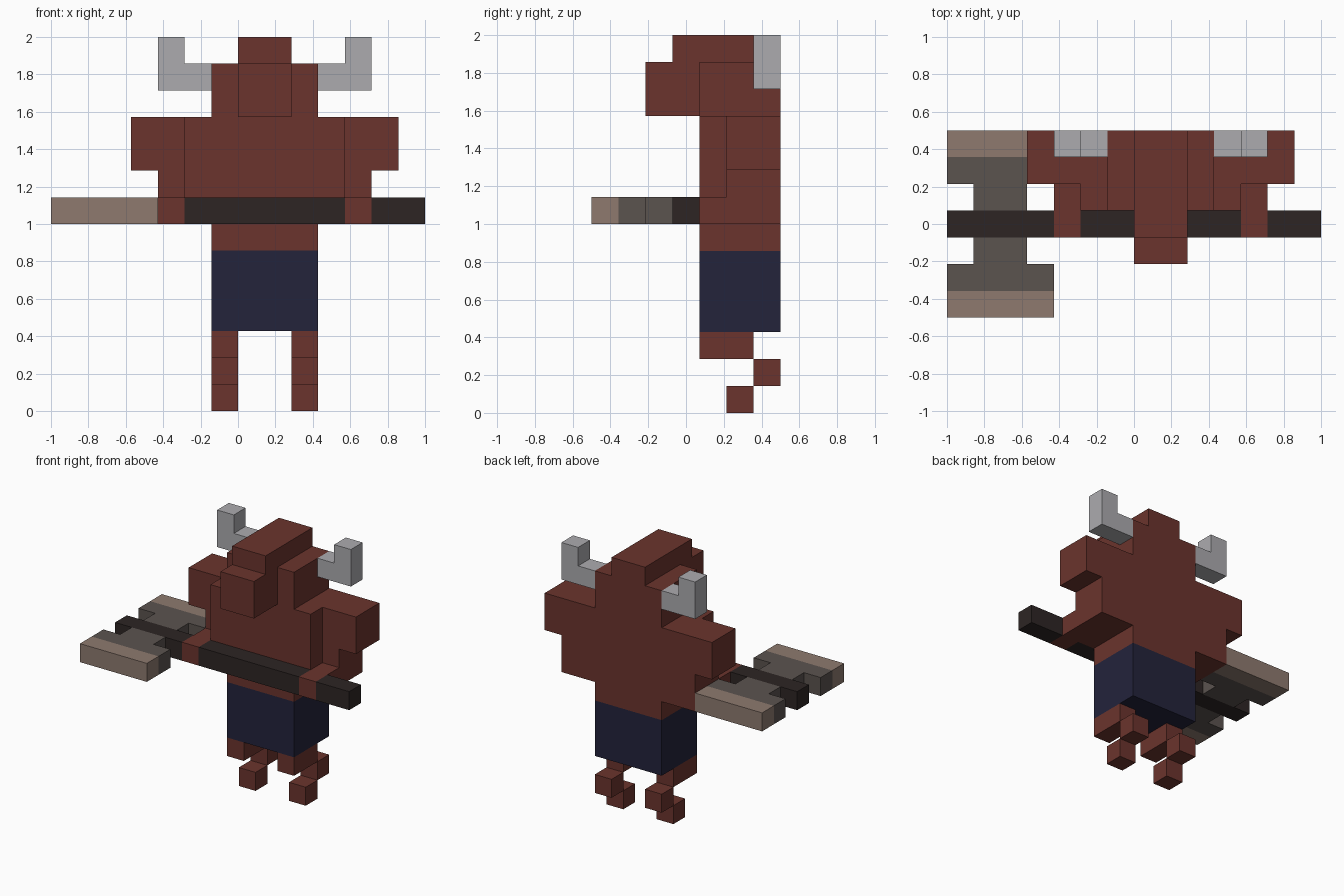
import bpy, bmesh
from mathutils import Vector

cube = bpy.data.objects.get("Cube")
if cube:
    bpy.data.objects.remove(cube, do_unlink=True)

U = 2 / 14                          # size of one block
ORIGIN = Vector((-1.0, -0.5, 0.0))  # corner of the block grid
MIRROR = 16                         # body is symmetric about block x = 8


def make_material(name, rgb):
    lin = [((c / 255 + 0.055) / 1.055) ** 2.4 for c in rgb] + [1.0]
    mat = bpy.data.materials.new(name)
    mat.use_nodes = True
    mat.diffuse_color = lin
    bsdf = mat.node_tree.nodes["Principled BSDF"]
    bsdf.inputs["Base Color"].default_value = lin
    bsdf.inputs["Roughness"].default_value = 0.9
    return mat


HIDE = make_material("red brown hide", (107, 52, 45))
NAVY = make_material("navy cloth", (35, 35, 59))
HORN = make_material("pale grey horn", (172, 171, 175))
WOOD = make_material("dark wood", (45, 37, 36))
IRON = make_material("dark iron", (91, 83, 79))
EDGE = make_material("tan blade edge", (142, 122, 111))

# The six block sides: outward direction and corner offsets
SIDES = []
for axis in range(3):
    a, b = (axis + 1) % 3, (axis + 2) % 3
    for sign in (0, 1):
        corners = []
        for p, q in ((0, 0), (1, 0), (1, 1), (0, 1)):
            c = [0, 0, 0]
            c[axis], c[a], c[b] = sign, p, q
            corners.append(tuple(c))
        step = [0, 0, 0]
        step[axis] = 2 * sign - 1
        SIDES.append((step, corners if sign else corners[::-1]))


def blocks(name, mat, *boxes):
    """One closed blocky part: the union of boxes (x0, x1, y0, y1, z0, z1)."""
    cells = {(x, y, z) for x0, x1, y0, y1, z0, z1 in boxes
             for x in range(x0, x1) for y in range(y0, y1) for z in range(z0, z1)}
    bm = bmesh.new()
    for cell in sorted(cells):
        for step, corners in SIDES:
            if tuple(c + s for c, s in zip(cell, step)) not in cells:
                bm.faces.new([bm.verts.new(ORIGIN + U * (Vector(cell) + Vector(k)))
                              for k in corners])
    bmesh.ops.remove_doubles(bm, verts=bm.verts, dist=1e-4)
    bmesh.ops.dissolve_limit(bm, angle_limit=0.01, verts=bm.verts, edges=bm.edges)
    mesh = bpy.data.meshes.new(name)
    bm.to_mesh(mesh)
    bm.free()
    mesh.materials.append(mat)
    obj = bpy.data.objects.new(name, mesh)
    bpy.context.collection.objects.link(obj)
    return obj


def pair(name, mat, *boxes):
    """Right part from its boxes, left part mirrored across the body."""
    blocks("right_" + name, mat, *boxes)
    blocks("left_" + name, mat,
           *[(MIRROR - x1, MIRROR - x0, *rest) for x0, x1, *rest in boxes])


# Body
blocks("torso", HIDE, (5, 11, 4, 7, 7, 11))
blocks("waist", HIDE, (6, 10, 4, 7, 6, 7))
blocks("shorts", NAVY, (6, 10, 4, 7, 3, 6))

# Head: skull, with a crown ridge and a snout at the front
blocks("head", HIDE, (6, 10, 4, 7, 11, 13), (7, 9, 3, 7, 13, 14), (7, 9, 2, 4, 11, 13))
pair("horn", HORN, (4, 6, 6, 7, 12, 13), (4, 5, 6, 7, 13, 14))

# Limbs: shoulder, upper arm, forearm with gripping hand; thigh, hock, hoof
pair("arm", HIDE, (3, 5, 5, 7, 9, 11), (4, 5, 5, 7, 7, 9), (4, 5, 3, 5, 7, 8))
pair("thigh", HIDE, (6, 7, 4, 6, 2, 3))
pair("hock", HIDE, (6, 7, 6, 7, 1, 2))
pair("hoof", HIDE, (6, 7, 5, 6, 0, 1))

# Double axe: shaft sections between the hands, then both blades
for part, x0, x1 in (("head", 0, 4), ("middle", 5, 11), ("end", 12, 14)):
    blocks("axe_shaft_" + part, WOOD, (x0, x1, 3, 4, 7, 8))
for part, neck, flare, rim in (("front", 2, 1, 0), ("back", 4, 5, 6)):
    blocks(part + "_axe_blade", IRON,
           (1, 3, neck, neck + 1, 7, 8), (0, 4, flare, flare + 1, 7, 8))
    blocks(part + "_axe_edge", EDGE, (0, 4, rim, rim + 1, 7, 8))
